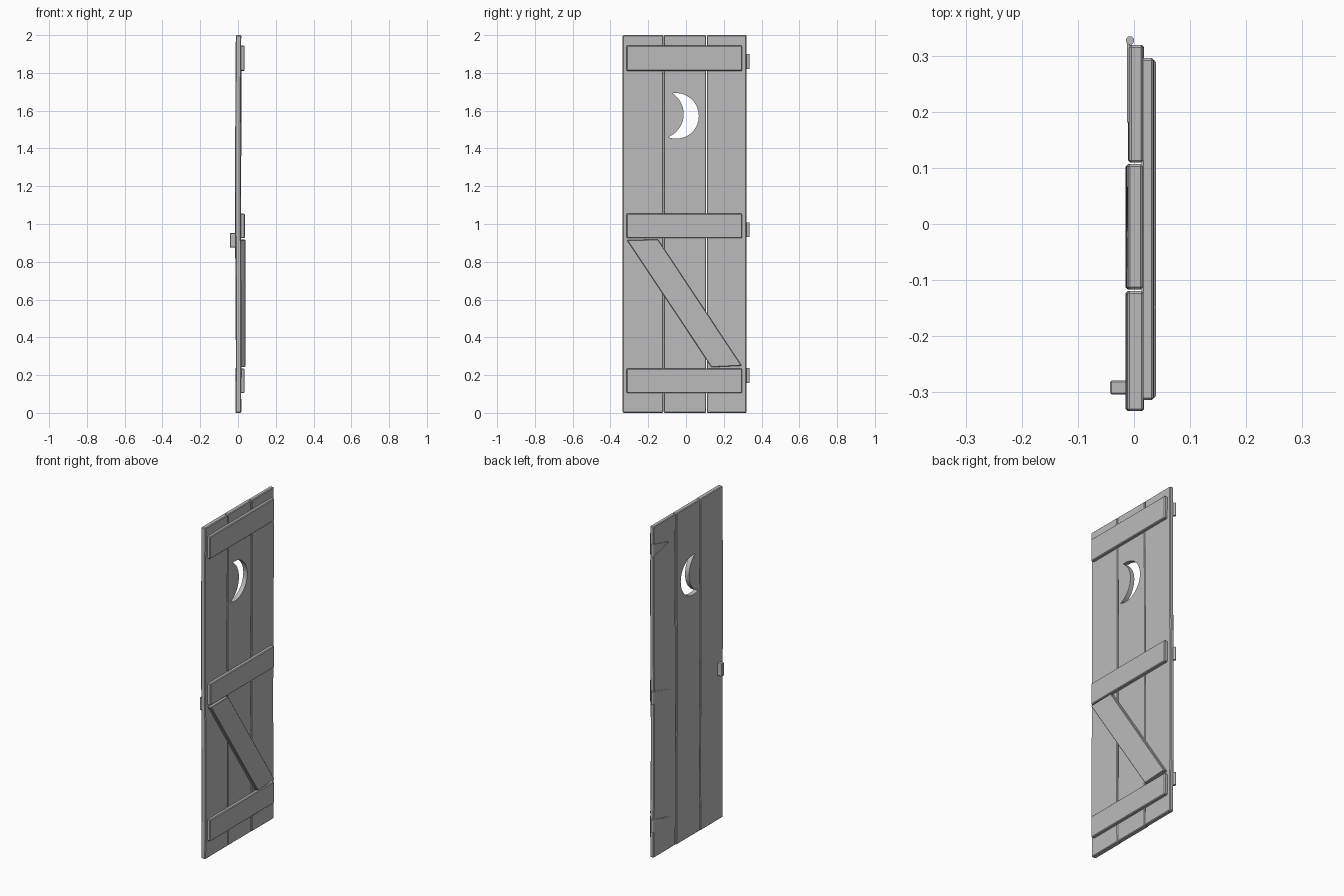
import bpy, bmesh, math
from mathutils import Vector

cube = bpy.data.objects.get("Cube")
if cube:
    bpy.data.objects.remove(cube, do_unlink=True)

GREY = (0.5, 0.5, 0.5, 1)
mat = bpy.data.materials.new("plain grey")
mat.use_nodes = True
mat.diffuse_color = GREY
mat.node_tree.nodes["Principled BSDF"].inputs["Base Color"].default_value = GREY


def slab(name, outline, x0, x1, bevel=0.0, warp=None, rows=0):
    """Extrude a (y, z) outline along x, with optional bevel and warp along z."""
    bm = bmesh.new()
    face = bm.faces.new([bm.verts.new((x0, y, z)) for y, z in outline])
    out = bmesh.ops.extrude_face_region(bm, geom=[face])
    moved = [v for v in out["geom"] if isinstance(v, bmesh.types.BMVert)]
    bmesh.ops.translate(bm, verts=moved, vec=(x1 - x0, 0, 0))
    bmesh.ops.recalc_face_normals(bm, faces=bm.faces)
    if bevel:
        bmesh.ops.bevel(bm, geom=list(bm.edges), offset=bevel, segments=1,
                        affect='EDGES', profile=0.5)
    if warp:
        low, high = min(p[1] for p in outline), max(p[1] for p in outline)
        for i in range(1, rows):
            geom = list(bm.verts) + list(bm.edges) + list(bm.faces)
            bmesh.ops.bisect_plane(bm, geom=geom, plane_no=(0, 0, 1),
                                   plane_co=(0, 0, low + (high - low) * i / rows))
        for v in bm.verts:
            v.co.x += warp(v.co.z)
    mesh = bpy.data.meshes.new(name)
    bm.to_mesh(mesh)
    bm.free()
    mesh.materials.append(mat)
    obj = bpy.data.objects.new(name, mesh)
    bpy.context.collection.objects.link(obj)
    return obj


def rect(y0, y1, z0, z1):
    return [(y0, z0), (y1, z0), (y1, z1), (y0, z1)]


def arc(centre, start, end, steps):
    """Circular arc around centre from start to end, taking the short way through +y."""
    c = Vector(centre)
    a, b = Vector(start) - c, Vector(end) - c
    t0, t1 = math.atan2(a.y, a.x), math.atan2(b.y, b.x)
    pts = []
    for i in range(steps + 1):
        f = i / steps
        t, r = t0 + (t1 - t0) * f, a.length + (b.length - a.length) * f
        pts.append((c.x + r * math.cos(t), c.y + r * math.sin(t)))
    return pts


# Three slightly warped upright planks
planks = []
for side, y0, y1, x0, x1, phase in (
        ("right", -0.335, -0.12, -0.013, 0.016, 0.0),
        ("middle", -0.117, 0.107, -0.013, 0.014, 1.2),
        ("left", 0.11, 0.32, -0.009, 0.016, 2.2)):
    planks.append(slab(side + "_plank", rect(y0, y1, 0, 2), x0, x1, 0.004,
                       lambda z, p=phase: 0.002 * math.sin(z * 3.5 + p), 10))

# Crescent window through the middle plank
top_tip, low_tip = (-0.072, 1.692), (-0.095, 1.46)
outer = arc((-0.053, 1.57), low_tip, top_tip, 28)
inner = arc((-0.143, 1.582), top_tip, low_tip, 18)
cutter = slab("crescent_cutter", outer + inner[1:-1], -0.1, 0.1)
cutter.hide_render = True
cutter.hide_viewport = True
cutter.display_type = 'WIRE'
cut = planks[1].modifiers.new("crescent_window", 'BOOLEAN')
cut.operation = 'DIFFERENCE'
cut.solver = 'EXACT'
cut.object = cutter

# Horizontal battens and the diagonal brace
for name, z0, z1, x1 in (("top", 1.81, 1.945, 0.035), ("middle", 0.925, 1.055, 0.036),
                         ("bottom", 0.105, 0.235, 0.035)):
    slab(name + "_batten", rect(-0.315, 0.297, z0, z1), 0.013, x1, 0.004)
slab("diagonal_brace", [(-0.313, 0.915), (-0.148, 0.918), (0.295, 0.25), (0.135, 0.242)],
     0.014, 0.039, 0.003)

# Hinges: tapered strap, neck and round barrel
for name, z in (("top", 1.86), ("middle", 0.97), ("bottom", 0.198)):
    slab(name + "_hinge_strap", [(0.315, z - 0.036), (0.315, z + 0.036), (0.182, z)],
         -0.0125, -0.007)
    slab(name + "_hinge_neck", rect(0.315, 0.331, z - 0.036, z + 0.036), -0.0125, -0.007)
    bpy.ops.mesh.primitive_cylinder_add(vertices=16, radius=0.0075, depth=0.078,
                                        location=(-0.007, 0.3285, z))
    barrel = bpy.context.object
    barrel.name = name + "_hinge_barrel"
    barrel.data.materials.append(mat)
    bpy.ops.object.shade_smooth_by_angle(angle=math.radians(40))

# Handle block
slab("handle", rect(-0.305, -0.28, 0.875, 0.953), -0.043, -0.008, 0.003)
